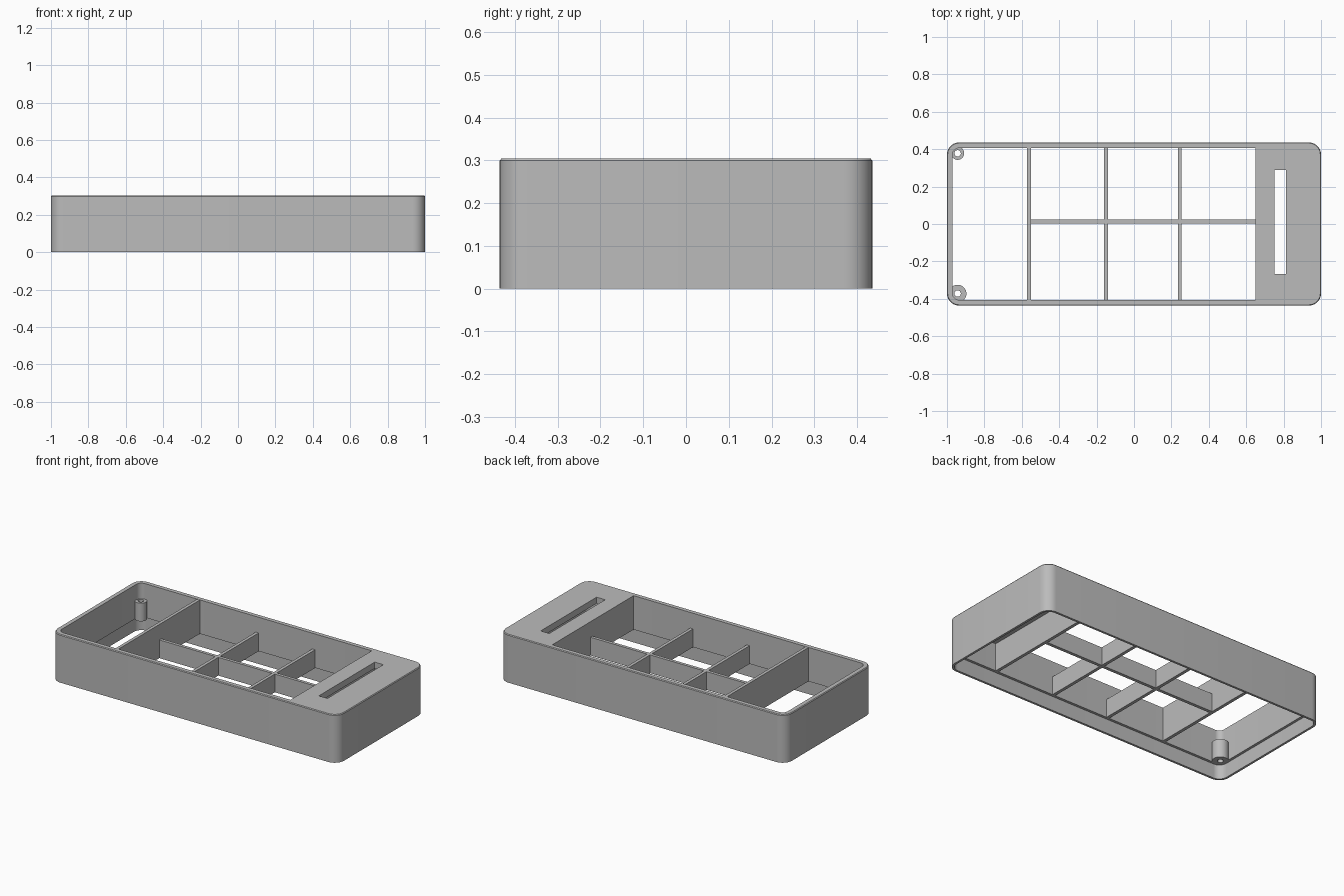
import bpy, bmesh, math

cube = bpy.data.objects.get("Cube")
if cube:
    bpy.data.objects.remove(cube, do_unlink=True)

grey = bpy.data.materials.new("light_grey")
grey.use_nodes = True
colour = (0.5, 0.5, 0.5, 1)
grey.diffuse_color = colour
grey.node_tree.nodes["Principled BSDF"].inputs["Base Color"].default_value = colour

HX, HY, TOP = 1.0, 0.436, 0.304
WALL, LIP, RADIUS = 0.03, 0.014, 0.065
LEDGE, GRID_TOP = 0.09, 0.205
THICK = 0.02


def rounded(hx, hy, r, z, steps=10):
    """Rounded rectangle outline."""
    pts = []
    for k, (sx, sy) in enumerate([(1, 1), (-1, 1), (-1, -1), (1, -1)]):
        for i in range(steps + 1):
            a = (k + i / steps) * math.pi / 2
            pts.append((sx * (hx - r) + r * math.cos(a),
                        sy * (hy - r) + r * math.sin(a), z))
    return pts


def rect(x0, x1, y0, y1, z):
    return [(x1, y1, z), (x0, y1, z), (x0, y0, z), (x1, y0, z)]


def circle(x, y, r, z, n=32):
    return [(x + r * math.cos(2 * math.pi * i / n),
             y + r * math.sin(2 * math.pi * i / n), z) for i in range(n)]


def finish(name, bm):
    bmesh.ops.recalc_face_normals(bm, faces=bm.faces)
    mesh = bpy.data.meshes.new(name)
    bm.to_mesh(mesh)
    bm.free()
    mesh.materials.append(grey)
    obj = bpy.data.objects.new(name, mesh)
    bpy.context.collection.objects.link(obj)
    bpy.ops.object.select_all(action="DESELECT")
    obj.select_set(True)
    bpy.context.view_layer.objects.active = obj
    bpy.ops.object.shade_smooth_by_angle(angle=math.radians(30))


def closed_loft(name, outlines):
    """Join outlines in order and the last to the first, leaving a hole."""
    bm = bmesh.new()
    rings = [[bm.verts.new(p) for p in o] for o in outlines]
    n = len(rings[0])
    for a, b in zip(rings, rings[1:] + rings[:1]):
        for i in range(n):
            j = (i + 1) % n
            bm.faces.new((a[i], a[j], b[j], b[i]))
    finish(name, bm)


def box(name, x0, x1, y0, y1, z0, z1):
    bm = bmesh.new()
    low = [bm.verts.new(p) for p in rect(x0, x1, y0, y1, z0)]
    high = [bm.verts.new(p) for p in rect(x0, x1, y0, y1, z1)]
    bm.faces.new(low)
    bm.faces.new(high)
    for i in range(4):
        j = (i + 1) % 4
        bm.faces.new((low[i], low[j], high[j], high[i]))
    finish(name, bm)


# Outer wall with a softened top edge and a stepped recess underneath
def inset(d, z):
    return rounded(HX - d, HY - d, RADIUS - d, z)


closed_loft("outer_wall", [
    inset(0, 0), inset(0, TOP - 0.005), inset(0.004, TOP),
    inset(WALL, TOP), inset(WALL, LEDGE), inset(LIP, LEDGE), inset(LIP, 0)])

# Cross walls: two full height, two low
inner = HY - WALL + 0.005
for name, x, top in [("end_partition", -0.571, TOP - 0.001),
                     ("grid_divider_right", -0.16, GRID_TOP),
                     ("grid_divider_left", 0.235, GRID_TOP),
                     ("slot_bay_partition", 0.65, TOP - 0.02)]:
    box(name, x, x + THICK, -inner, inner, LEDGE, top)

# Low lengthwise divider
box("grid_divider_long", -0.56, 0.655, 0.003, 0.023, LEDGE, GRID_TOP)

# Slotted cover plate over the end bay
plate_low = TOP - 0.04
plate = (0.65, HX - WALL + 0.005, -inner, inner)
slot = (0.752, 0.812, -0.268, 0.29)
closed_loft("slotted_cover", [rect(*plate, plate_low), rect(*plate, TOP),
                              rect(*slot, TOP), rect(*slot, plate_low)])

# Hollow screw posts in the corners
for name, y, r in [("screw_post_back", 0.378, 0.035),
                   ("screw_post_front", -0.372, 0.047)]:
    x, hole = -0.943, 0.017
    closed_loft(name, [circle(x, y, r, LEDGE), circle(x, y, r, GRID_TOP),
                       circle(x, y, hole, GRID_TOP), circle(x, y, hole, LEDGE)])
